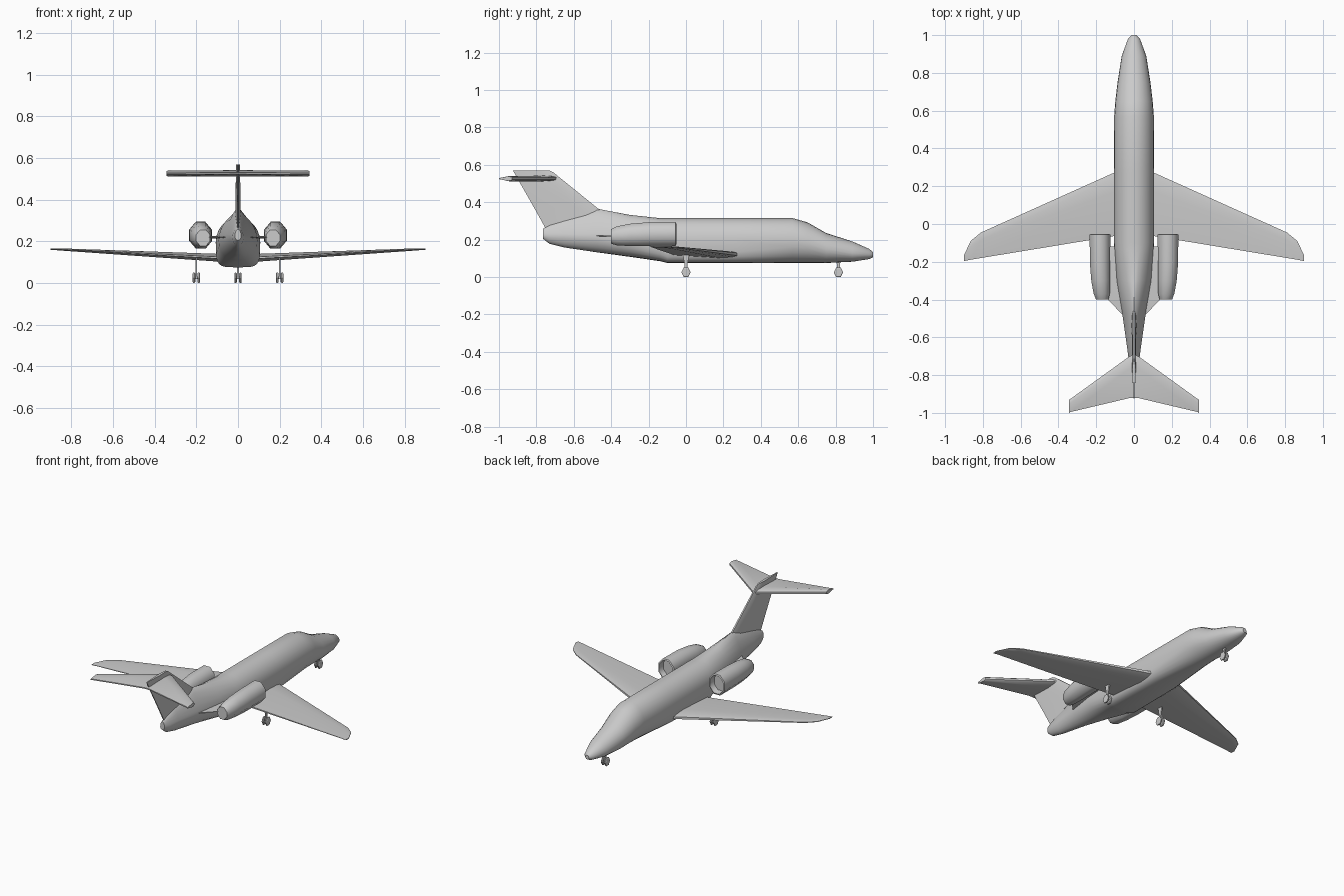
import bpy, bmesh
from math import sin, cos, pi, radians, copysign

if "Cube" in bpy.data.objects:
    bpy.data.objects.remove(bpy.data.objects["Cube"])


def loft(name, rings, angle=40, mirror=False):
    """Skin a list of closed rings and cap both ends."""
    bm = bmesh.new()
    vs = [[bm.verts.new(p) for p in r] for r in rings]
    n = len(vs[0])
    for a, b in zip(vs, vs[1:]):
        for i in range(n):
            j = (i + 1) % n
            bm.faces.new((a[i], a[j], b[j], b[i]))
    bm.faces.new(vs[0])
    bm.faces.new(vs[-1])
    bmesh.ops.recalc_face_normals(bm, faces=bm.faces)
    me = bpy.data.meshes.new(name)
    bm.to_mesh(me)
    bm.free()
    ob = bpy.data.objects.new(name, me)
    bpy.context.collection.objects.link(ob)
    bpy.ops.object.select_all(action='DESELECT')
    ob.select_set(True)
    bpy.context.view_layer.objects.active = ob
    bpy.ops.object.shade_smooth_by_angle(angle=radians(angle))
    if mirror:
        ob.modifiers.new("mirror", 'MIRROR')
    return ob


def power(v, e):
    return copysign(abs(v) ** e, v) if abs(v) > 1e-6 else 0.0


def body_ring(y, w, top, bot, mid, et, eb, n=24):
    """Cross-section with separate roundness above and below the widest line."""
    ring = []
    for i in range(n):
        a = 2 * pi * i / n
        e, h = (et, top - mid) if sin(a) >= 0 else (eb, mid - bot)
        ring.append((w * power(cos(a), e), y, mid + h * power(sin(a), e)))
    return ring


def foil(y0, y1, t):
    """Airfoil outline as (y, offset) pairs, y0 leading edge, y1 trailing edge."""
    half = [(0, .2), (.08, .38), (.3, .5), (1, .12)]
    pts = half + [(f, -o) for f, o in reversed(half)]
    return [(y0 + (y1 - y0) * f, o * t) for f, o in pts]


def flat_surface(name, sections):
    """Mirrored wing-like part from (x, leading y, trailing y, z, thickness)."""
    return loft(name, [[(x, y, z + o) for y, o in foil(a, b, t)]
                       for x, a, b, z, t in sections], mirror=True)


def ellipse_x(x, y, z, ry, rz, n):
    return [(x, y + ry * cos(2 * pi * i / n), z + rz * sin(2 * pi * i / n)) for i in range(n)]


# Fuselage: y, half width, top, bottom, widest z, upper and lower roundness
loft("fuselage", [body_ring(*s) for s in [
    (1.0, .012, .133, .106, .118, 1, 1),
    (.98, .032, .150, .096, .120, 1, 1),
    (.89, .065, .190, .082, .128, 1, 1),
    (.75, .087, .235, .075, .150, 1, 1),
    (.65, .099, .292, .075, .180, 1, 1),
    (.57, .105, .315, .075, .195, 1, .95),
    (.27, .107, .315, .075, .195, 1, .5),
    (-.10, .107, .315, .075, .195, 1, .45),
    (-.14, .105, .315, .085, .195, 1, .6),
    (-.30, .093, .332, .108, .205, 1.1, .9),
    (-.475, .062, .365, .132, .215, 1.5, 1.1),
    (-.65, .037, .308, .158, .22, 1.5, 1.1),
    (-.73, .027, .278, .178, .22, 1.3, 1.1),
    (-.765, .015, .258, .205, .225, 1, 1)]])

# Main wings with rounded tips
flat_surface("wing", [
    (.05, .295, -.055, .118, .04),
    (.105, .272, -.064, .122, .037),
    (.81, -.045, -.18, .159, .012),
    (.865, -.09, -.189, .162, .010),
    (.90, -.165, -.196, .163, .007)])

# T-tail: vertical fin and tailplane
loft("tail_fin", [[(o, y, z) for y, o in foil(a, b, t)] for z, a, b, t in [
    (.25, -.33, -.745, .028), (.37, -.475, -.812, .024),
    (.56, -.71, -.92, .02), (.57, -.73, -.925, .018)]])
flat_surface("tailplane", [
    (0, -.69, -.92, .527, .03), (.026, -.702, -.922, .527, .03),
    (.335, -.925, -.995, .526, .028), (.343, -.93, -1.0, .526, .024)])

# Engine nacelles: eight-sided, recessed intake, tapering to the rear
def engine_ring(y, s, x, z):
    return [(x + .059 * s * cos(pi / 8 + pi * i / 4), y,
             z + .070 * s * sin(pi / 8 + pi * i / 4)) for i in range(8)]

loft("engine", [engine_ring(*s) for s in [
    (-.09, .78, .18, .23), (-.052, .87, .18, .23), (-.056, 1, .18, .23),
    (-.20, .99, .18, .229), (-.30, .92, .176, .225),
    (-.37, .78, .171, .22), (-.40, .6, .168, .217)]], angle=50, mirror=True)
flat_surface("engine_pylon", [(.05, -.12, -.49, .22, .014), (.14, -.12, -.40, .22, .014)])


# Landing gear: twin six-sided wheels, axle and tapered strut
def gear(name, x, y, top, mirror):
    for i, side in enumerate((-1, 1)):
        xs = [x + side * d for d in (.005, .009, .015, .018)]
        loft(f"{name}_wheel_{i + 1}",
             [ellipse_x(px, y, .025, .025 * s, .0288 * s, 6)
              for px, s in zip(xs, (.8, 1, 1, .8))], angle=20, mirror=mirror)
    loft(name + "_axle", [ellipse_x(x + d, y, .025, .007, .007, 6) for d in (-.008, .008)],
         mirror=mirror)
    loft(name + "_strut", [[(x + a * .004, y + b * w, z) for a, b in
                            ((-1, -1), (1, -1), (1, 1), (-1, 1))]
                           for z, w in ((.02, .006), (.07, .008), (top, .018))],
         mirror=mirror)


gear("main_gear", .2, 0, .125, True)
gear("nose_gear", 0, .815, .1, False)
